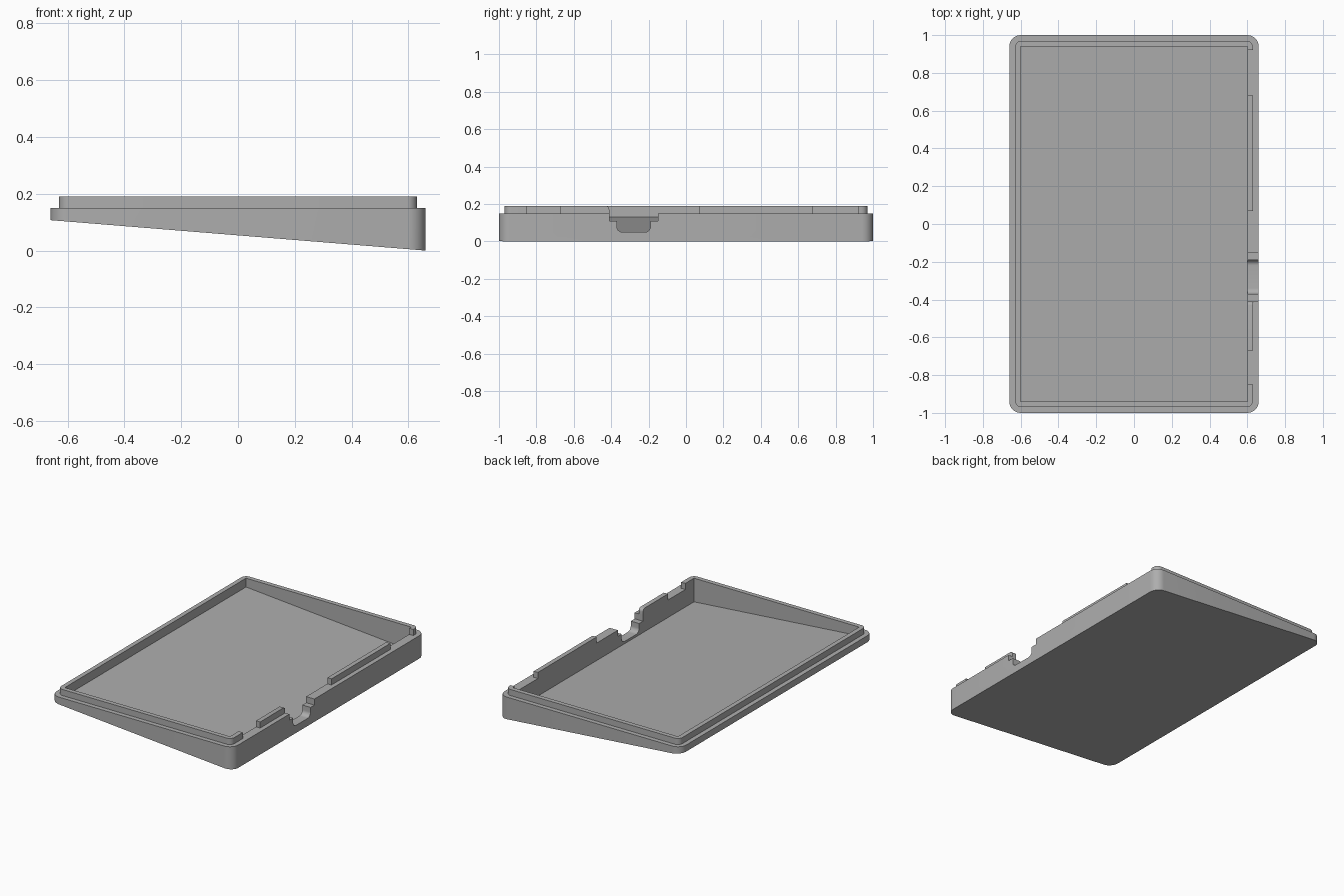
import bpy, bmesh, math

cube = bpy.data.objects.get("Cube")
if cube:
    bpy.data.objects.remove(cube, do_unlink=True)

HALF_X, HALF_Y = 0.66, 1.0
RIM_Z, LIP_Z = 0.15, 0.19
SLOPE = 0.107 / (2 * HALF_X)

grey = bpy.data.materials.new("plain grey")
grey.use_nodes = True
COLOUR = (0.42, 0.42, 0.42, 1)
grey.diffuse_color = COLOUR
grey.node_tree.nodes["Principled BSDF"].inputs["Base Color"].default_value = COLOUR


def underside(x):
    return (HALF_X - x) * SLOPE


def arc(cy, cz, r, start, end, steps=8):
    return [(cy + r * math.cos(math.radians(start + (end - start) * i / steps)),
             cz + r * math.sin(math.radians(start + (end - start) * i / steps)))
            for i in range(steps + 1)]


def rounded_rect(hx, hy, r):
    pts = []
    for sx, sy, a in ((1, 1, 0), (-1, 1, 90), (-1, -1, 180), (1, -1, 270)):
        pts += arc(sx * (hx - r), sy * (hy - r), r, a, a + 90)
    return pts


def loft(name, low, high):
    """Solid between two matching loops of points."""
    bm = bmesh.new()
    a = [bm.verts.new(p) for p in low]
    b = [bm.verts.new(p) for p in high]
    n = len(a)
    bm.faces.new(a)
    bm.faces.new(b)
    for i in range(n):
        j = (i + 1) % n
        bm.faces.new((a[i], a[j], b[j], b[i]))
    bmesh.ops.recalc_face_normals(bm, faces=bm.faces)
    mesh = bpy.data.meshes.new(name)
    bm.to_mesh(mesh)
    bm.free()
    mesh.materials.append(grey)
    obj = bpy.data.objects.new(name, mesh)
    bpy.context.collection.objects.link(obj)
    return obj


def prism(name, outline, floor, top):
    return loft(name, [(x, y, floor(x)) for x, y in outline],
                [(x, y, top) for x, y in outline])


def rect(x0, x1, y0, y1):
    return [(x0, y0), (x1, y0), (x1, y1), (x0, y1)]


def cut(target, cutter):
    cutter.hide_render = True
    mod = target.modifiers.new("cut", "BOOLEAN")
    mod.operation = "DIFFERENCE"
    mod.solver = "EXACT"
    mod.object = cutter
    bpy.ops.object.select_all(action="DESELECT")
    bpy.context.view_layer.objects.active = target
    target.select_set(True)
    bpy.ops.object.modifier_apply(modifier=mod.name)


# Wedge-shaped tray and the raised lip on its rim
tray = prism("tray", rounded_rect(HALF_X, HALF_Y, 0.06), underside, RIM_Z)
lip = prism("rim_lip", rounded_rect(0.63, 0.97, 0.035), lambda x: RIM_Z, LIP_Z)

# Sloping cavity, parallel to the underside
cavity = prism("cavity_cutter", rect(-0.6, 0.6, -0.94, 0.94),
               lambda x: underside(x) + 0.03, 0.3)

# Stepped cable notch with rounded lower corners
profile = [(-0.43, 0.3), (-0.43, LIP_Z)] + arc(-0.43, 0.17, 0.02, 90, 0, 4)
profile += [(-0.41, 0.11), (-0.37, 0.11)]
profile += arc(-0.34, 0.08, 0.03, 180, 270) + arc(-0.22, 0.08, 0.03, 270, 360)
profile += [(-0.19, 0.11), (-0.15, 0.11), (-0.15, 0.3)]
profile = [p for i, p in enumerate(profile) if math.dist(p, profile[i - 1]) > 1e-5]
notch = loft("notch_cutter", [(0.55, y, z) for y, z in profile],
             [(0.75, y, z) for y, z in profile])

# Gaps between the lip segments on the right wall
gaps = [prism("lip_gap_cutter", rect(0.59, 0.7, y0, y1), lambda x: 0.1, 0.3)
        for y0, y1 in ((-0.85, -0.67), (-0.41, 0.07), (0.68, 0.92))]

for cutter in (cavity, notch):
    cut(tray, cutter)
for cutter in (cavity, notch, *gaps):
    cut(lip, cutter)
for cutter in (cavity, notch, *gaps):
    bpy.data.objects.remove(cutter, do_unlink=True)

for part in (tray, lip):
    bpy.ops.object.select_all(action="DESELECT")
    bpy.context.view_layer.objects.active = part
    part.select_set(True)
    bpy.ops.object.shade_smooth_by_angle(angle=math.radians(30))
